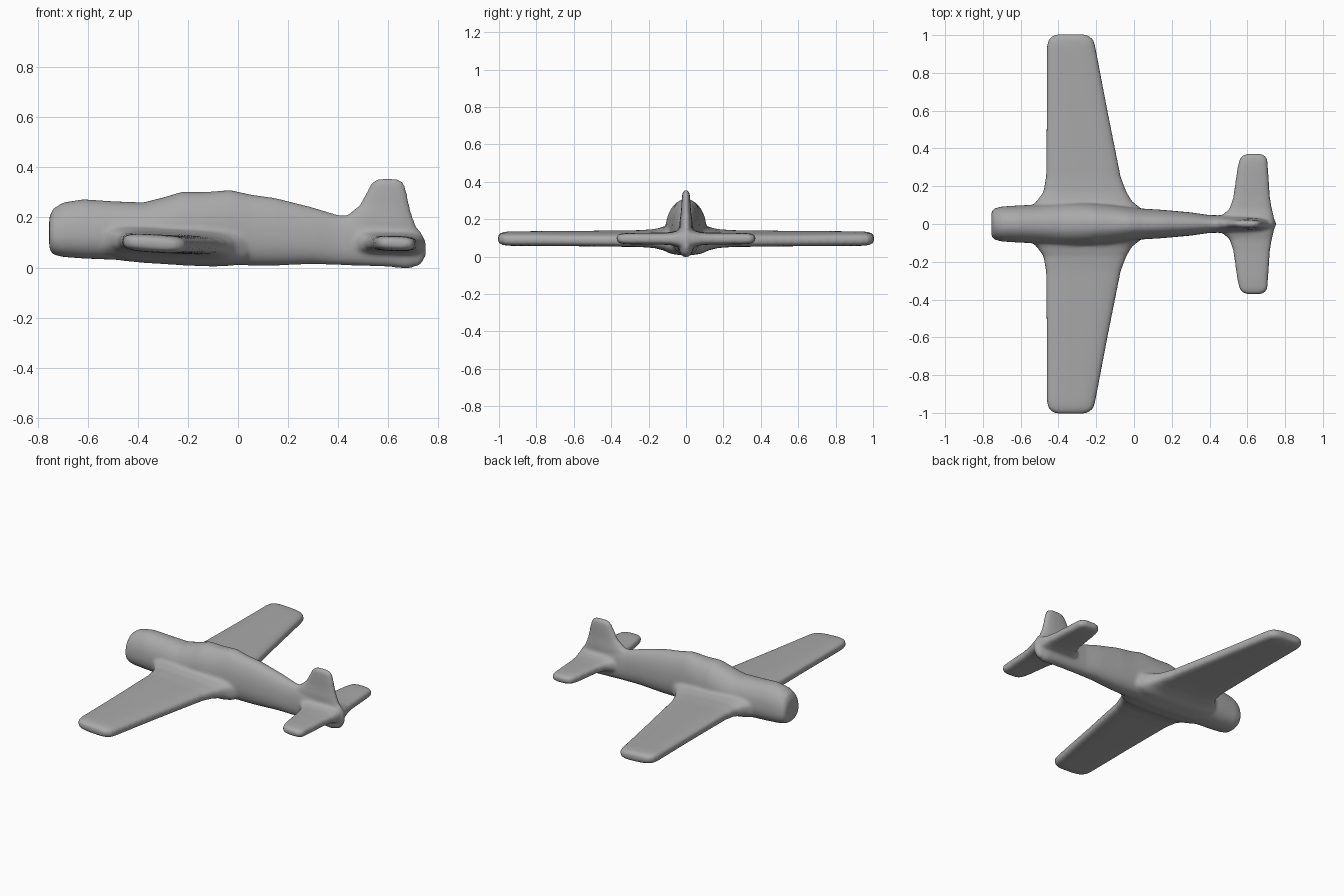
import bpy
import bmesh
from math import cos, sin, pi, copysign
from mathutils import Vector

cube = bpy.data.objects.get("Cube")
if cube:
    bpy.data.objects.remove(cube, do_unlink=True)

grey = bpy.data.materials.new("plain grey")
grey.use_nodes = True
grey.diffuse_color = (0.4, 0.4, 0.4, 1)
grey.node_tree.nodes["Principled BSDF"].inputs["Base Color"].default_value = (0.4, 0.4, 0.4, 1)

SIDES = 40
bm = bmesh.new()


def rounded_ring(centre, u, v, power):
    """Superellipse section spanned by the half axes u and v."""
    points = []
    for i in range(SIDES):
        a = 2 * pi * i / SIDES
        c, s = cos(a), sin(a)
        cu = copysign(abs(c) ** (2 / power), c)
        sv = copysign(abs(s) ** (2 / power), s)
        points.append(centre + u * cu + v * sv)
    return points


def loft(rings):
    """Skin a closed solid through the rings."""
    loops = [[bm.verts.new(p) for p in ring] for ring in rings]
    faces = [bm.faces.new(loops[0]), bm.faces.new(loops[-1])]
    for a, b in zip(loops, loops[1:]):
        for i in range(SIDES):
            j = (i + 1) % SIDES
            faces.append(bm.faces.new((a[i], a[j], b[j], b[i])))
    bmesh.ops.recalc_face_normals(bm, faces=faces)


def fuselage(stations):
    rings = []
    for x, half, low, high in stations:
        # Narrow shoulders over a wider belly
        ring = rounded_ring(Vector((x, 0, (low + high) / 2)),
                            Vector((0, half, 0)), Vector((0, 0, (high - low) / 2)), 2.4)
        for p in ring:
            t = (p.z - low) / (high - low)
            p.y *= 1.08 - 0.25 * t * t
        rings.append(ring)
    loft(rings)


def surface(stations, z, tilt, side):
    """Horizontal wing or tailplane: (span, front, rear, half thickness)."""
    rings = []
    for y, front, rear, thick in stations:
        half = (rear - front) / 2
        rings.append(rounded_ring(Vector(((front + rear) / 2, side * y, z)),
                                  Vector((half, 0, -tilt * half)),
                                  Vector((0, 0, thick)), 3.4))
    loft(rings)


# Fuselage: (x, half width, bottom, top)
fuselage([
    (-0.755, 0.065, 0.075, 0.2), (-0.74, 0.08, 0.052, 0.235), (-0.7, 0.09, 0.042, 0.26),
    (-0.62, 0.095, 0.036, 0.273), (-0.5, 0.1, 0.031, 0.265), (-0.38, 0.108, 0.025, 0.26),
    (-0.3, 0.11, 0.016, 0.28), (-0.22, 0.107, 0.02, 0.304), (-0.13, 0.1, 0.016, 0.302),
    (-0.03, 0.087, 0.012, 0.31), (0.05, 0.079, 0.008, 0.292), (0.15, 0.073, 0.008, 0.278),
    (0.3, 0.06, 0.014, 0.24), (0.4, 0.046, 0.01, 0.21), (0.5, 0.044, 0.007, 0.205),
    (0.6, 0.042, 0.003, 0.2), (0.68, 0.037, -0.005, 0.18), (0.73, 0.025, 0.01, 0.145),
    (0.752, 0.012, 0.045, 0.105)])

wing = [(0, -0.6, 0.06, 0.085), (0.08, -0.56, 0.04, 0.075), (0.12, -0.515, -0.01, 0.057),
        (0.17, -0.48, -0.04, 0.045), (0.25, -0.466, -0.07, 0.04), (0.6, -0.462, -0.14, 0.037),
        (0.94, -0.461, -0.205, 0.036), (0.975, -0.453, -0.215, 0.033),
        (0.997, -0.43, -0.24, 0.025), (1.005, -0.4, -0.27, 0.015)]
tail = [(0, 0.42, 0.745, 0.06), (0.04, 0.46, 0.74, 0.045), (0.08, 0.505, 0.73, 0.034),
        (0.14, 0.525, 0.72, 0.031), (0.3, 0.548, 0.709, 0.03), (0.345, 0.56, 0.706, 0.027),
        (0.365, 0.577, 0.69, 0.02), (0.371, 0.6, 0.67, 0.012)]
for side in (1, -1):
    surface(wing, 0.096, 0.06, side)
    surface(tail, 0.096, 0.03, side)

# Fin: (height, front, rear, half thickness)
fin = [(0.09, 0.37, 0.745, 0.035), (0.19, 0.4, 0.702, 0.034), (0.215, 0.445, 0.694, 0.03),
       (0.25, 0.486, 0.685, 0.026), (0.3, 0.514, 0.675, 0.023), (0.335, 0.532, 0.665, 0.02),
       (0.35, 0.548, 0.65, 0.014), (0.355, 0.565, 0.63, 0.008)]
loft([rounded_ring(Vector(((f + r) / 2, 0, z)), Vector(((r - f) / 2, 0, 0)),
                   Vector((0, t, 0)), 2.6) for z, f, r, t in fin])

mesh = bpy.data.meshes.new("airframe")
bm.to_mesh(mesh)
bm.free()
mesh.materials.append(grey)
airframe = bpy.data.objects.new("airframe", mesh)
bpy.context.collection.objects.link(airframe)

# Fuse the parts into one soft skin
remesh = airframe.modifiers.new("fuse", 'REMESH')
remesh.mode = 'VOXEL'
remesh.voxel_size = 0.009
remesh.use_smooth_shade = True
soften = airframe.modifiers.new("soften", 'SMOOTH')
soften.factor = 0.5
soften.iterations = 8
